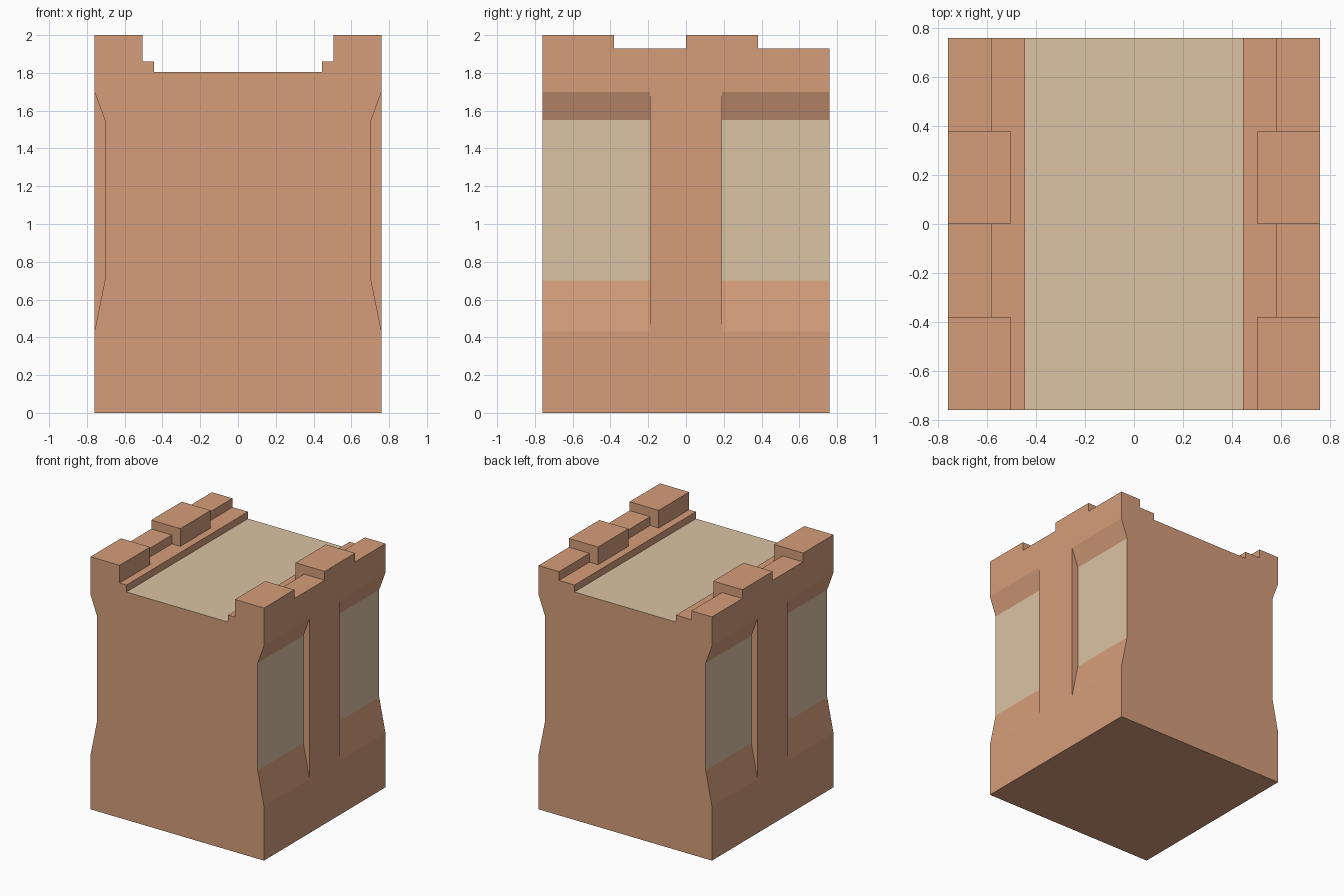
import bpy, bmesh

if "Cube" in bpy.data.objects:
    bpy.data.objects.remove(bpy.data.objects["Cube"])

H = 0.76  # half width and half depth


def material(name, rgb):
    m = bpy.data.materials.new(name)
    m.diffuse_color = (*rgb, 1)
    m.use_nodes = True
    m.node_tree.nodes["Principled BSDF"].inputs["Base Color"].default_value = m.diffuse_color
    return m


CLAY = material("clay", (0.665, 0.337, 0.195))
PLASTER = material("cream_plaster", (0.708, 0.546, 0.366))


def finish(bm, name):
    bmesh.ops.remove_doubles(bm, verts=bm.verts, dist=0.0005)
    bmesh.ops.recalc_face_normals(bm, faces=bm.faces)
    mesh = bpy.data.meshes.new(name)
    bm.to_mesh(mesh)
    bm.free()
    mesh.materials.append(CLAY)
    mesh.materials.append(PLASTER)
    obj = bpy.data.objects.new(name, mesh)
    bpy.context.collection.objects.link(obj)
    return obj


# Wall block: cross-sections along y, recessed beside a central pilaster
def section(w):
    half = [(H, 0), (H, 0.43), (w, 0.70), (w, 1.55), (H, 1.70),
            (H, 1.86), (0.445, 1.86), (0.445, 1.805)]
    return half + [(-x, z) for x, z in reversed(half)]


bm = bmesh.new()
R = 0.705
loops = []
for y, w in [(-H, R), (-0.19, R), (-0.19, H), (0.19, H), (0.19, R), (H, R)]:
    loops.append([bm.verts.new((x, y, z)) for x, z in section(w)])
for a, b in zip(loops, loops[1:]):
    for i in range(len(a)):
        j = (i + 1) % len(a)
        bm.faces.new((a[i], a[j], b[j], b[i]))
bm.faces.new(loops[0])
bm.faces.new(loops[-1])
block = finish(bm, "wall_block")

# Cream colour on the walkway floor and the flat recessed panels
for f in block.data.polygons:
    floor = f.normal.z > 0.9 and abs(f.center.x) < 0.1
    panel = abs(f.normal.x) > 0.99 and abs(abs(f.center.x) - R) < 0.005
    f.material_index = 1 if floor or panel else 0


# Parapet: alternating tall, deep merlons and low, thin crenels
def parapet_block(name, side, inner, y0, y1, top):
    bm = bmesh.new()
    bmesh.ops.create_cube(bm, size=1)
    for v in bm.verts:
        v.co.x = side * (H if v.co.x > 0 else inner)
        v.co.y = y1 if v.co.y > 0 else y0
        v.co.z = top if v.co.z > 0 else 1.86
    # open underside where it rests on the wall
    under = [f for f in bm.faces if all(v.co.z < 1.87 for v in f.verts)]
    bmesh.ops.delete(bm, geom=under, context='FACES_ONLY')
    finish(bm, name)


for side, label in ((-1, "left"), (1, "right")):
    for k in range(4):
        y0 = -H + 0.38 * k
        if k % 2 == 0:
            parapet_block(f"{label}_merlon", side, 0.505, y0, y0 + 0.38, 2.0)
        else:
            parapet_block(f"{label}_crenel", side, 0.58, y0, y0 + 0.38, 1.93)
